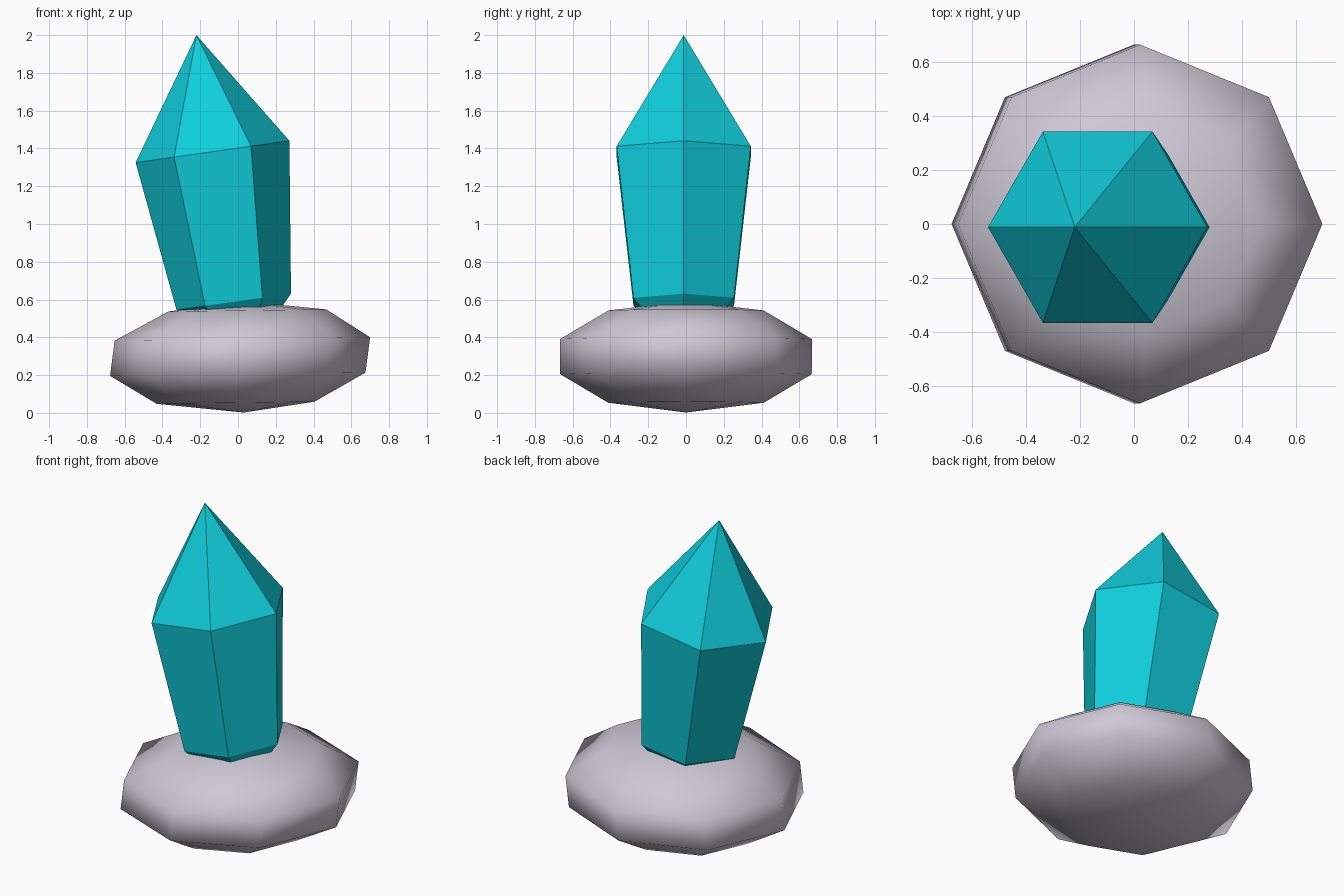
import bpy, bmesh
from math import cos, sin, tau, radians

if "Cube" in bpy.data.objects:
    bpy.data.objects.remove(bpy.data.objects["Cube"])


def material(name, rgb):
    m = bpy.data.materials.new(name)
    m.diffuse_color = (*rgb, 1)
    m.use_nodes = True
    m.node_tree.nodes["Principled BSDF"].inputs["Base Color"].default_value = m.diffuse_color
    return m


def stacked_solid(name, sides, bottom, rings, top, slope, mat, smooth):
    """Join rings (cx, cy, cz, rx, ry) between two points; slope tilts each ring along x."""
    bm = bmesh.new()
    loops = []
    for cx, cy, cz, rx, ry in rings:
        loop = []
        for i in range(sides):
            a = tau * i / sides
            dx = rx * cos(a)
            loop.append(bm.verts.new((cx + dx, cy + ry * sin(a), cz + slope * dx)))
        loops.append(loop)
    low, high = bm.verts.new(bottom), bm.verts.new(top)
    for i in range(sides):
        j = (i + 1) % sides
        bm.faces.new((low, loops[0][j], loops[0][i]))
        for a, b in zip(loops, loops[1:]):
            bm.faces.new((a[i], a[j], b[j], b[i]))
        bm.faces.new((loops[-1][i], loops[-1][j], high))
    bmesh.ops.recalc_face_normals(bm, faces=bm.faces)
    for f in bm.faces:
        f.smooth = smooth
    mesh = bpy.data.meshes.new(name)
    bm.to_mesh(mesh)
    bm.free()
    mesh.materials.append(mat)
    ob = bpy.data.objects.new(name, mesh)
    bpy.context.collection.objects.link(ob)
    return ob


stone = material("pale grey stone", (0.61, 0.58, 0.67))
cyan = material("cyan crystal", (0.005, 0.62, 0.72))

# Rounded, slightly skewed boulder
rock_rings = []
for deg in (36, 72, 108, 144):
    z = 0.298 - 0.302 * cos(radians(deg))
    r = sin(radians(deg))
    rock_rings.append((0.01 + 0.13 * (z - 0.298) + 0.02 * (1 - r), 0.0, z, 0.711 * r, 0.70 * r))
stacked_solid("rock_base", 8, (0.03, 0, 0.002), rock_rings, (0.04, 0, 0.59),
              0.013, stone, True)

# Leaning hexagonal crystal, pointed at both ends, its lower tip sunk in the rock
stacked_solid("crystal", 6, (0.035, -0.012, 0.28),
              [(-0.0225, -0.012, 0.588, 0.303, 0.307),
               (-0.135, -0.012, 1.383, 0.407, 0.41)],
              (-0.22, -0.012, 2.0), 0.142, cyan, False)
